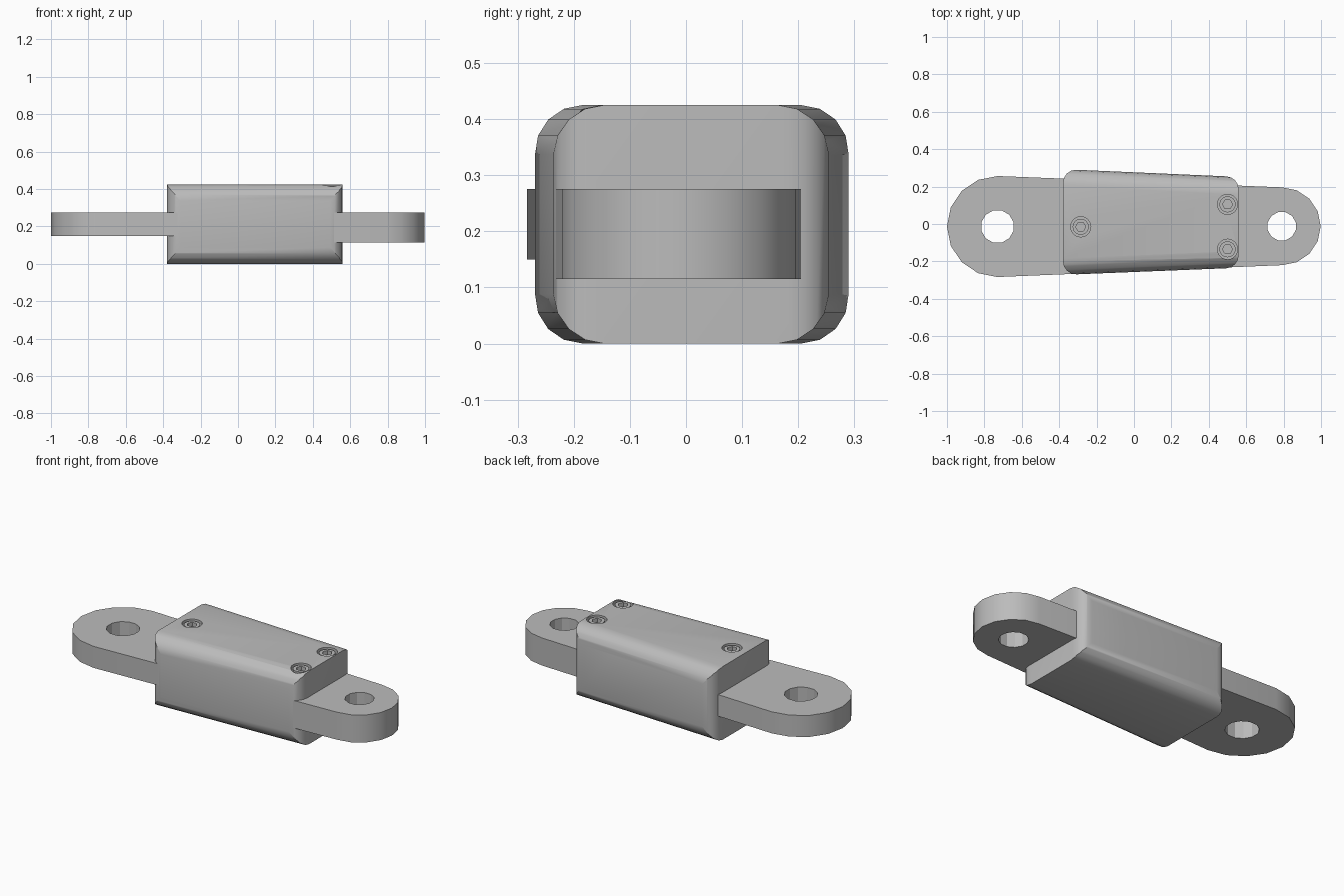
import bpy, bmesh, math
from mathutils import Vector

old = bpy.data.objects.get("Cube")
if old:
    bpy.data.objects.remove(old, do_unlink=True)

grey = bpy.data.materials.new("plain grey")
grey.use_nodes = True
grey.diffuse_color = (0.5, 0.5, 0.5, 1)
grey.node_tree.nodes["Principled BSDF"].inputs["Base Color"].default_value = (0.5, 0.5, 0.5, 1)


def solid(name, ring_a, ring_b):
    """Closed solid between two matching rings of 3D points."""
    bm = bmesh.new()
    a = [bm.verts.new(p) for p in ring_a]
    b = [bm.verts.new(p) for p in ring_b]
    n = len(a)
    bm.faces.new(a)
    bm.faces.new(b)
    for i in range(n):
        j = (i + 1) % n
        bm.faces.new((a[i], a[j], b[j], b[i]))
    bmesh.ops.recalc_face_normals(bm, faces=bm.faces)
    mesh = bpy.data.meshes.new(name)
    bm.to_mesh(mesh)
    bm.free()
    mesh.materials.append(grey)
    obj = bpy.data.objects.new(name, mesh)
    bpy.context.collection.objects.link(obj)
    return obj


def prism(name, outline, z0, z1):
    return solid(name, [(x, y, z0) for x, y in outline], [(x, y, z1) for x, y in outline])


def arc(cx, cy, r, start, sweep, steps):
    angles = [math.radians(start + sweep * i / steps) for i in range(steps + 1)]
    return [(cx + r * math.cos(t), cy + r * math.sin(t)) for t in angles]


def disc(cx, cy, r, sides, turn=0):
    return arc(cx, cy, r, turn, 360, sides)[:-1]


def round_corners(points, r, steps=4):
    """Fillet every corner of a convex counter-clockwise outline."""
    pts = [Vector(p) for p in points]
    out = []
    for i, p in enumerate(pts):
        a = (pts[i - 1] - p).normalized()
        b = (pts[(i + 1) % len(pts)] - p).normalized()
        half = a.angle(b) / 2
        c = p + (a + b).normalized() * (r / math.sin(half))
        s = p + a * (r / math.tan(half)) - c
        out += arc(c.x, c.y, r, math.degrees(math.atan2(s.y, s.x)), 180 - math.degrees(2 * half), steps)
    return out


def activate(obj):
    bpy.ops.object.select_all(action='DESELECT')
    obj.select_set(True)
    bpy.context.view_layer.objects.active = obj


def combine(obj, tool, operation='DIFFERENCE'):
    """Apply a boolean and discard the tool."""
    mod = obj.modifiers.new("cut", 'BOOLEAN')
    mod.object = tool
    mod.operation = operation
    mod.solver = 'EXACT'
    tool.hide_render = True
    activate(obj)
    bpy.ops.object.modifier_apply(modifier=mod.name)
    bpy.data.objects.remove(tool, do_unlink=True)


def line(x, x0, v0, x1, v1):
    return v0 + (v1 - v0) * (x - x0) / (x1 - x0)


X0, X1, TOP = -0.38, 0.56, 0.425
parts = []


# Tapered body: rounded plan crossed with a rounded lengthwise section
def front(x):
    return line(x, X0, -0.272, X1, -0.234)


def back(x):
    return line(x, X0, 0.293, X1, 0.252)


def section(x):
    corners = [(front(x), 0), (back(x), 0), (back(x), TOP), (front(x), TOP)]
    return [(x, y, z) for y, z in round_corners(corners, 0.088)]


plan = [(X0, front(X0)), (X1, front(X1)), (X1, back(X1)), (X0, back(X0))]
body = solid("body", section(X0 - 0.08), section(X1 + 0.08))
combine(body, prism("plan_tool", round_corners(plan, 0.07), -0.1, TOP + 0.1), 'INTERSECT')
parts.append(body)

# Two end lugs, hidden ends meeting inside the body
MID = 0.1
mid_front = line(MID, -0.73, -0.284, 0.79, -0.22)
mid_back = line(MID, -0.73, 0.257, 0.79, 0.196)
for name, cx, cy, r, hole, z0, start in (
        ("right_lug", -0.73, -0.0135, 0.27, 0.089, 0.15, 90),
        ("left_lug", 0.79, -0.012, 0.208, 0.078, 0.115, -90)):
    inner = [(MID, mid_front), (MID, mid_back)]
    if start < 0:
        inner.reverse()
    lug = prism(name, arc(cx, cy, r, start, 180, 8) + inner, z0, 0.275)
    combine(lug, prism("hole_tool", disc(cx, cy, hole, 12, 15), 0, 0.5))
    parts.append(lug)

# Recessed socket screws in the top
for i, (x, y) in enumerate([(-0.285, -0.015), (0.5, 0.105), (0.5, -0.135)], 1):
    combine(body, prism("recess_tool", disc(x, y, 0.054, 24), 0.395, 0.5))
    screw = prism(f"screw_{i}", disc(x, y, 0.043, 24), 0.385, 0.419)
    combine(screw, prism("socket_tool", disc(x, y, 0.027, 6), 0.397, 0.5))
    parts.append(screw)

# Smooth the rounded sides, keep the edges and hole facets crisp
for obj in parts:
    activate(obj)
    bpy.ops.object.shade_smooth_by_angle(angle=math.radians(28))
